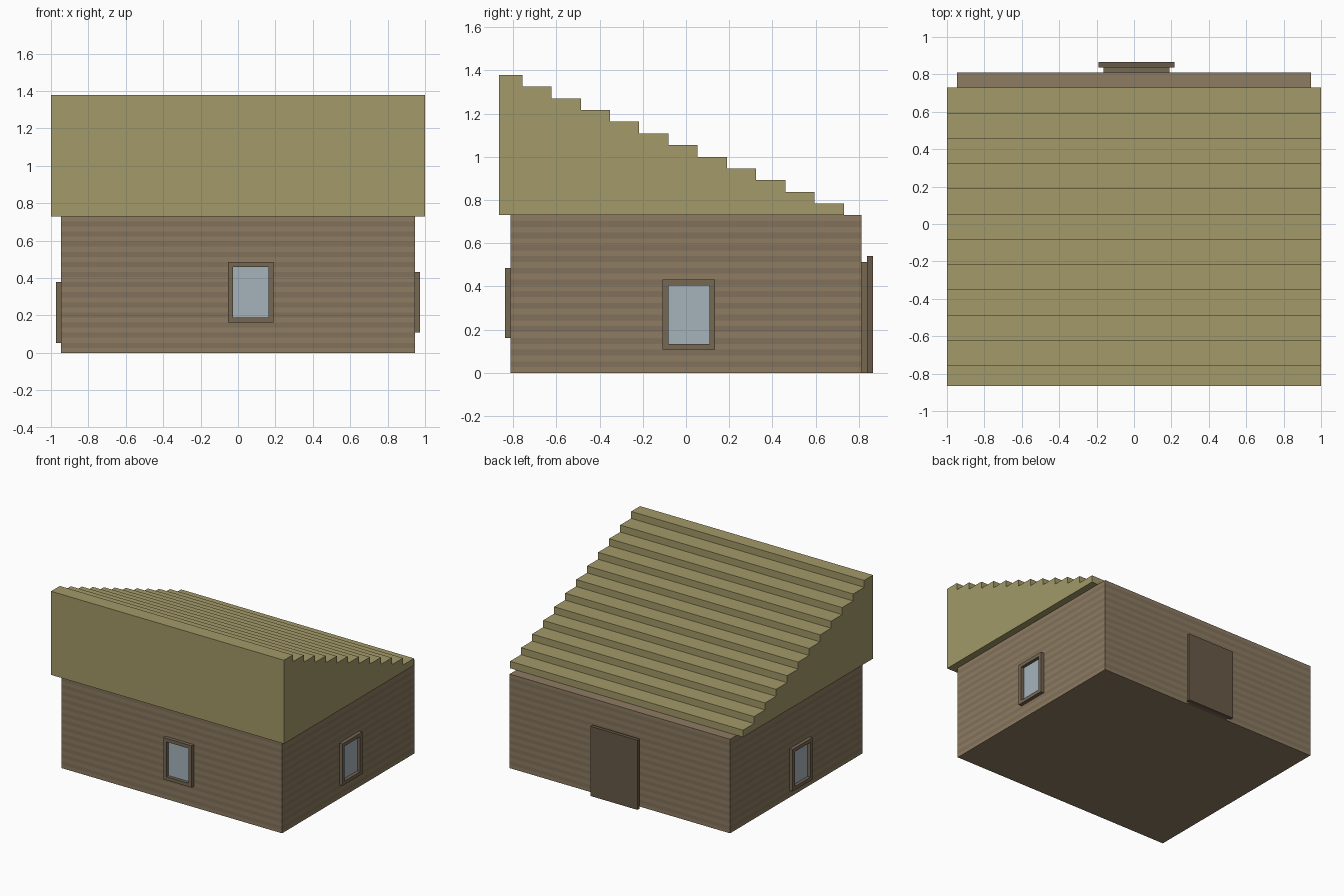
import bpy, bmesh

if "Cube" in bpy.data.objects:
    bpy.data.objects.remove(bpy.data.objects["Cube"])

U = 2 / 74  # block unit


def material(name, rgb):
    m = bpy.data.materials.new(name)
    m.diffuse_color = (*rgb, 1)
    m.use_nodes = True
    m.node_tree.nodes["Principled BSDF"].inputs["Base Color"].default_value = m.diffuse_color
    return m


wood_light = material("wood_light", (0.27, 0.20, 0.12))
wood_dark = material("wood_dark", (0.22, 0.165, 0.105))
frame_brown = material("frame_brown", (0.18, 0.135, 0.085))
door_brown = material("door_brown", (0.14, 0.10, 0.065))
thatch = material("thatch", (0.36, 0.32, 0.14))
glass_blue = material("glass_blue", (0.38, 0.45, 0.50))


def finish(name, bm, *mats):
    bmesh.ops.recalc_face_normals(bm, faces=bm.faces)
    mesh = bpy.data.meshes.new(name)
    bm.to_mesh(mesh)
    bm.free()
    for m in mats:
        mesh.materials.append(m)
    ob = bpy.data.objects.new(name, mesh)
    bpy.context.collection.objects.link(ob)
    return ob


def add_box(bm, lo, hi):
    """Box between two corners given in block units."""
    verts = bmesh.ops.create_cube(bm, size=1)["verts"]
    for v in verts:
        for i in range(3):
            v.co[i] = (hi[i] if v.co[i] > 0 else lo[i]) * U


def box(name, lo, hi, mat):
    bm = bmesh.new()
    add_box(bm, lo, hi)
    return finish(name, bm, mat)


# Log walls: one box sliced into alternating coloured courses
bm = bmesh.new()
add_box(bm, (-35, -30, 0), (35, 30, 27))
for z in range(1, 27):
    bmesh.ops.bisect_plane(bm, geom=bm.verts[:] + bm.edges[:] + bm.faces[:],
                           plane_co=(0, 0, z * U), plane_no=(0, 0, 1))
for f in bm.faces:
    if abs(f.normal.z) < 0.5:
        f.material_index = int(f.calc_center_median().z / U) % 2
finish("log_walls", bm, wood_light, wood_dark)

# Stepped single-slope roof: staircase profile extruded along x
profile = [(-32, 27), (-32, 51)]
for i in range(12):
    y, z = -28 + 5 * i, 51 - 2 * i
    profile += [(y, z), (y, z - 2 if i < 11 else 27)]
bm = bmesh.new()
face = bm.faces.new([bm.verts.new((-37 * U, y * U, z * U)) for y, z in profile])
side = bmesh.ops.extrude_face_region(bm, geom=[face], use_keep_orig=True)["geom"]
bmesh.ops.translate(bm, vec=(74 * U, 0, 0),
                    verts=[g for g in side if isinstance(g, bmesh.types.BMVert)])
finish("stepped_roof", bm, thatch)

# Door on the back wall
box("door_frame", (-6, 30, 0), (7, 31, 19), frame_brown)
box("door_panel", (-7, 31, 0), (8, 32, 20), door_brown)


# Windows: four-bar frame around a pane set at the wall surface
def window(name, axis, near, far, a, z):
    def corner(d, s, h):
        return (d, s, h) if axis == 0 else (s, d, h)
    d0, d1 = sorted((near, far))
    bm = bmesh.new()
    for s0, s1, h0, h1 in ((0, 9, 0, 1), (0, 9, 11, 12), (0, 1, 1, 11), (8, 9, 1, 11)):
        add_box(bm, corner(d0, a + s0, z + h0), corner(d1, a + s1, z + h1))
    finish(name + "_frame", bm, frame_brown)
    g0, g1 = sorted((near, near + (far - near) * 0.1))
    box(name + "_glass", corner(g0, a + 1, z + 1), corner(g1, a + 8, z + 11), glass_blue)


window("front_window", 1, -30, -31, -2, 6)
window("right_window", 0, 35, 36, -4, 4)
window("left_window", 0, -35, -36, -6, 2)
